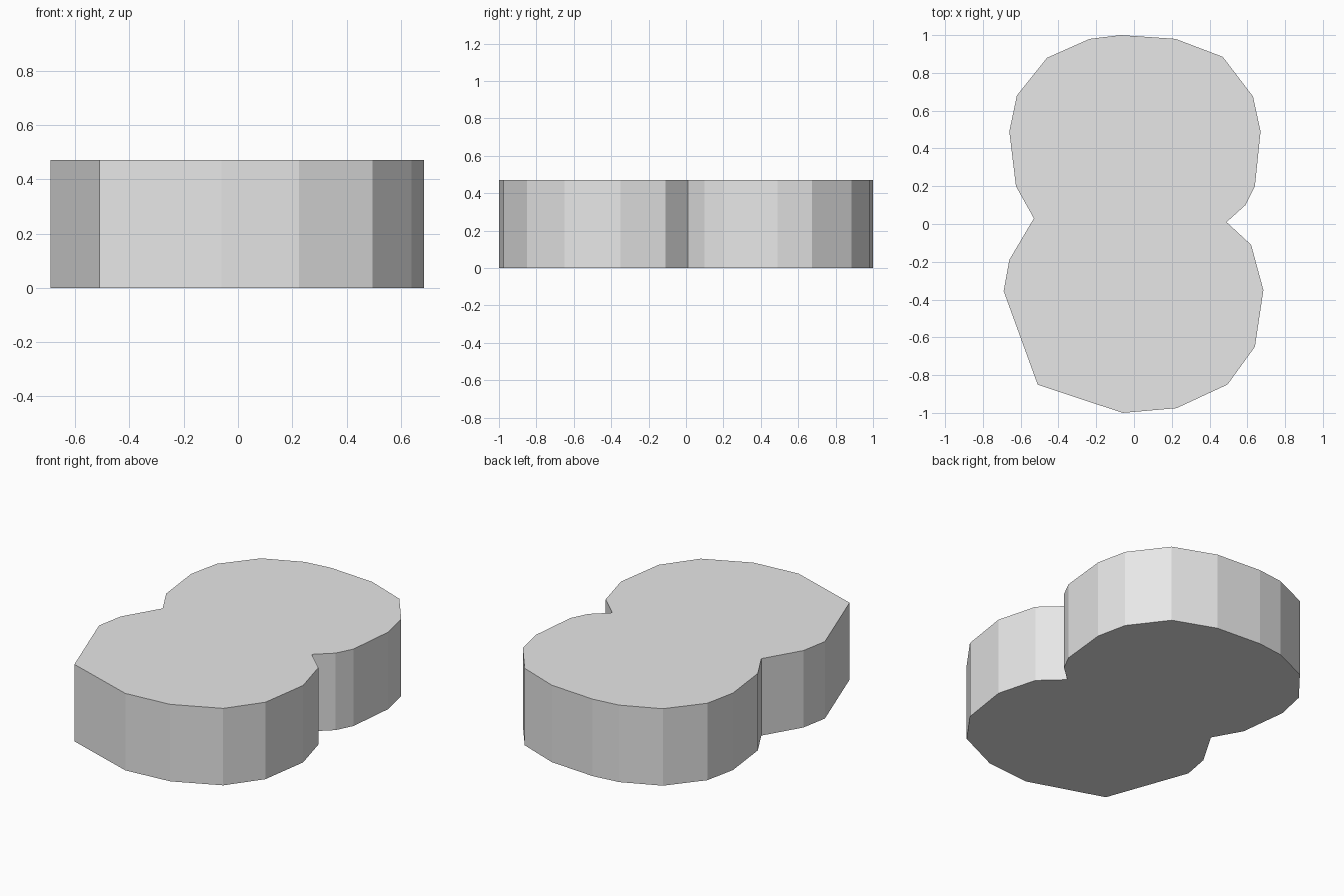
import bpy
import bmesh

default = bpy.data.objects.get("Cube")
if default:
    bpy.data.objects.remove(default, do_unlink=True)

HEIGHT = 0.47

# Outline of the two joined lobes, clockwise from the left notch
back_lobe = [(-0.53, 0.03), (-0.625, 0.2), (-0.66, 0.49), (-0.62, 0.68),
             (-0.46, 0.88), (-0.235, 0.98), (-0.07, 1.0), (0.22, 0.98),
             (0.47, 0.885), (0.63, 0.675), (0.67, 0.49), (0.64, 0.2),
             (0.59, 0.1)]
front_lobe = [(0.49, 0.01), (0.62, -0.11), (0.685, -0.35), (0.64, -0.65),
              (0.495, -0.85), (0.225, -0.975), (-0.06, -1.0),
              (-0.51, -0.85), (-0.69, -0.355), (-0.66, -0.19)]

# Plain grey material
grey = bpy.data.materials.new("light_grey")
grey.use_nodes = True
colour = (0.8, 0.8, 0.8, 1.0)
grey.diffuse_color = colour
grey.node_tree.nodes["Principled BSDF"].inputs["Base Color"].default_value = colour

# Slab: the outline extruded straight up, flat shaded
bm = bmesh.new()
base = bm.faces.new([bm.verts.new((x, y, 0)) for x, y in back_lobe + front_lobe])
top = bmesh.ops.extrude_face_region(bm, geom=[base], use_keep_orig=True)
raised = [v for v in top["geom"] if isinstance(v, bmesh.types.BMVert)]
bmesh.ops.translate(bm, verts=raised, vec=(0, 0, HEIGHT))
bmesh.ops.recalc_face_normals(bm, faces=bm.faces)

mesh = bpy.data.meshes.new("two_lobed_slab")
bm.to_mesh(mesh)
bm.free()
mesh.materials.append(grey)
slab = bpy.data.objects.new("two_lobed_slab", mesh)
bpy.context.collection.objects.link(slab)
